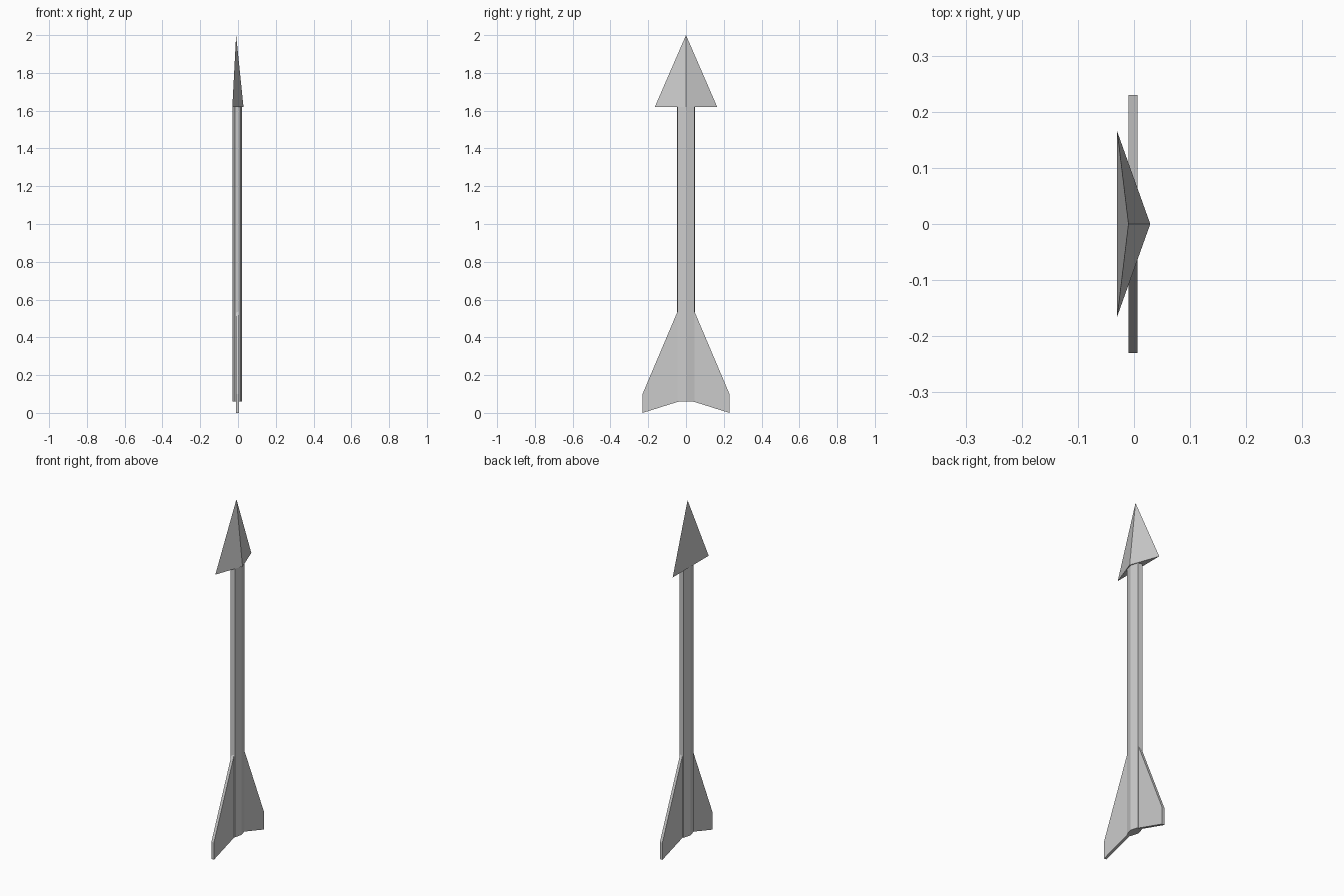
import bpy, bmesh

if "Cube" in bpy.data.objects:
    bpy.data.objects.remove(bpy.data.objects["Cube"])


def finish(name, bm):
    bmesh.ops.recalc_face_normals(bm, faces=bm.faces)
    mesh = bpy.data.meshes.new(name)
    bm.to_mesh(mesh)
    bm.free()
    obj = bpy.data.objects.new(name, mesh)
    bpy.context.collection.objects.link(obj)
    return obj


def extrude_profile(name, points, offset):
    """Closed profile swept into a solid along offset."""
    bm = bmesh.new()
    face = bm.faces.new([bm.verts.new(p) for p in points])
    bm.normal_update()
    ext = bmesh.ops.extrude_face_region(bm, geom=[face], use_keep_orig=True)
    moved = [v for v in ext["geom"] if isinstance(v, bmesh.types.BMVert)]
    bmesh.ops.translate(bm, verts=moved, vec=offset)
    return finish(name, bm)


# Arrowhead: three-sided pyramid with a flat back and a front ridge
bm = bmesh.new()
base = [bm.verts.new(p) for p in
        [(-0.03, -0.165, 1.62), (0.029, 0, 1.62), (-0.03, 0.165, 1.62)]]
tip = bm.verts.new((-0.01, 0, 2.0))
bm.faces.new(base)
for i in range(3):
    bm.faces.new((base[i], base[(i + 1) % 3], tip))
finish("arrowhead", bm)

# Shaft: flattened six-sided bar
section = [(0.022, 0), (0.01, 0.044), (-0.016, 0.048),
           (-0.03, 0), (-0.016, -0.048), (0.01, -0.044)]
extrude_profile("shaft", [(x, y, 0.06) for x, y in section], (0, 0, 1.56))

# Tail fins: swept plates on both sides
outline = [(0.035, 0.56), (0.23, 0.10), (0.23, 0.0), (0.045, 0.058), (0.035, 0.06)]
for side, name in ((1, "tail_fin_left"), (-1, "tail_fin_right")):
    extrude_profile(name, [(-0.0095, side * y, z) for y, z in outline], (0.016, 0, 0))
